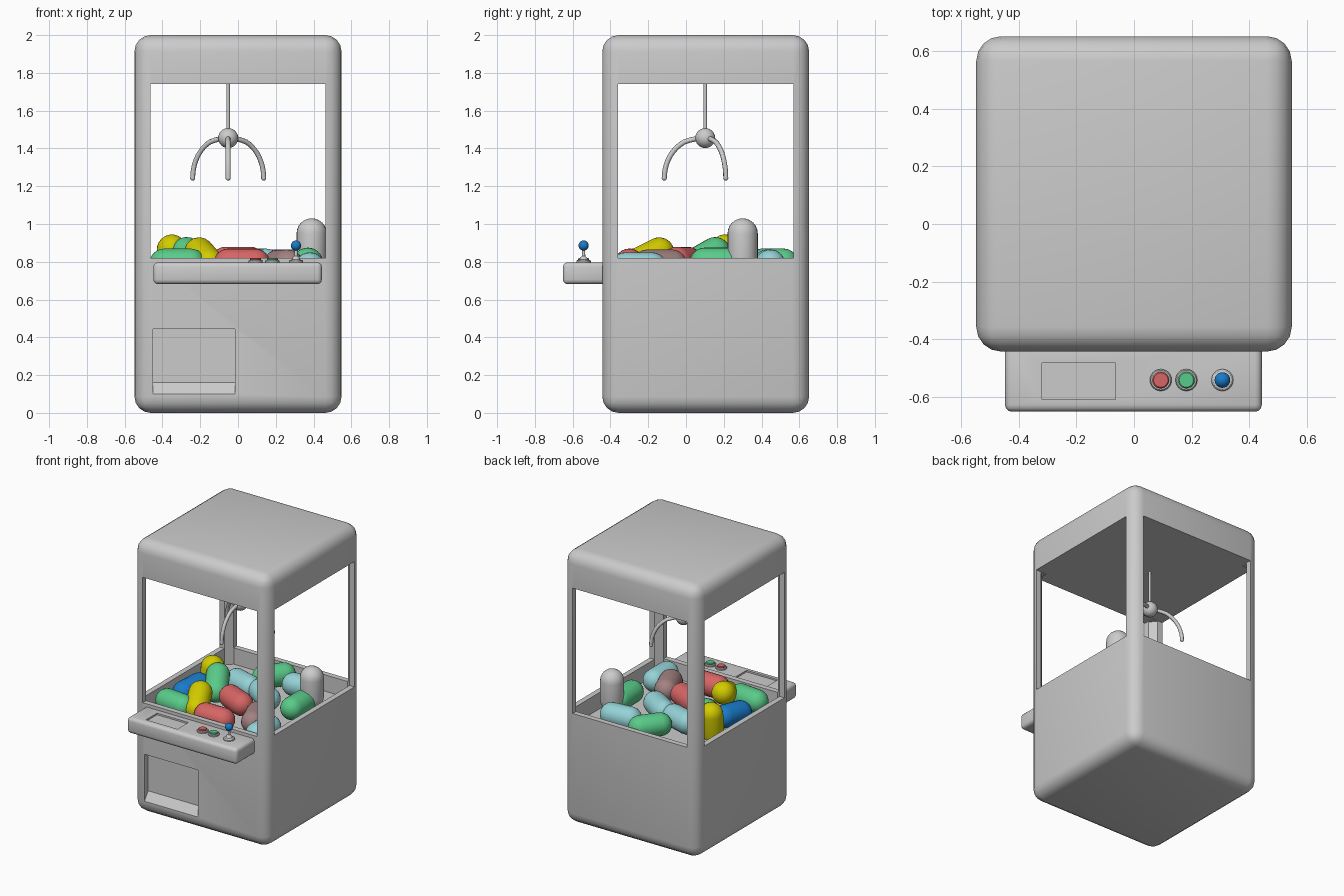
import bpy, bmesh
from math import sin, cos, pi, radians
from mathutils import Vector, Matrix

if "Cube" in bpy.data.objects:
    bpy.data.objects.remove(bpy.data.objects["Cube"])

PALETTE = {
    "yellow": (0.65, 0.60, 0.00, 1), "blue": (0.01, 0.20, 0.60, 1),
    "green": (0.10, 0.60, 0.25, 1), "red": (0.68, 0.13, 0.13, 1),
    "pale": (0.30, 0.65, 0.68, 1), "mauve": (0.37, 0.22, 0.22, 1)}
mats = {}


def finish(bm, name, color=None, smooth=True):
    bmesh.ops.recalc_face_normals(bm, faces=bm.faces)
    me = bpy.data.meshes.new(name)
    bm.to_mesh(me)
    bm.free()
    ob = bpy.data.objects.new(name, me)
    bpy.context.collection.objects.link(ob)
    if color:
        if color not in mats:
            mats[color] = bpy.data.materials.new(color)
            mats[color].diffuse_color = PALETTE[color]
        me.materials.append(mats[color])
    if smooth:
        shade(ob)
    return ob


def shade(ob):
    bpy.ops.object.select_all(action='DESELECT')
    ob.select_set(True)
    bpy.context.view_layer.objects.active = ob
    bpy.ops.object.shade_smooth_by_angle(angle=radians(35))


def box(name, lo, hi, bevel=0.0, segs=3, upright_only=False, smooth=True):
    lo, hi = Vector(lo), Vector(hi)
    bm = bmesh.new()
    bmesh.ops.create_cube(bm, size=1)
    for v in bm.verts:
        v.co = [(lo[i] + hi[i]) / 2 + v.co[i] * (hi[i] - lo[i]) for i in range(3)]
    if bevel:
        edges = [e for e in bm.edges if not upright_only or
                 abs(e.verts[0].co.z - e.verts[1].co.z) > 1e-4]
        bmesh.ops.bevel(bm, geom=edges, offset=bevel, segments=segs,
                        profile=0.5, affect='EDGES')
    return finish(bm, name, smooth=smooth)


def lathe(name, profile, loc, color=None, axis=(0, 0, 1), n=24):
    bm = bmesh.new()
    rings = [[bm.verts.new((r * cos(2 * pi * i / n), r * sin(2 * pi * i / n), z))
              for i in range(n)] for r, z in profile]
    for a, b in zip(rings, rings[1:]):
        for i in range(n):
            j = (i + 1) % n
            bm.faces.new((a[i], a[j], b[j], b[i]))
    bmesh.ops.remove_doubles(bm, verts=bm.verts, dist=1e-5)
    rot = Vector((0, 0, 1)).rotation_difference(Vector(axis)).to_matrix().to_4x4()
    bmesh.ops.transform(bm, matrix=Matrix.Translation(loc) @ rot, verts=bm.verts)
    return finish(bm, name, color)


def capsule(name, r, half, loc, color=None, axis=(0, 0, 1), n=24):
    steps = 6
    top = [(r * cos(pi / 2 * i / steps), half + r * sin(pi / 2 * i / steps))
           for i in range(steps)] + [(0, half + r)]
    bottom = [(a, -b) for a, b in reversed(top)]
    return lathe(name, bottom + top, loc, color, axis, n)


def cut(ob, cutters):
    for c in cutters:
        m = ob.modifiers.new("cut", 'BOOLEAN')
        m.operation, m.solver, m.object = 'DIFFERENCE', 'EXACT', c
        bpy.ops.object.select_all(action='DESELECT')
        bpy.context.view_layer.objects.active = ob
        ob.select_set(True)
        bpy.ops.object.modifier_apply(modifier=m.name)
        bpy.data.objects.remove(c)
    shade(ob)


def extrude_x(name, profile, x0, x1):
    bm = bmesh.new()
    a = [bm.verts.new((x0, y, z)) for y, z in profile]
    b = [bm.verts.new((x1, y, z)) for y, z in profile]
    bm.faces.new(a)
    bm.faces.new(b[::-1])
    for i in range(len(a)):
        j = (i + 1) % len(a)
        bm.faces.new((a[i], b[i], b[j], a[j]))
    return finish(bm, name, smooth=False)


# Cabinet: rounded box, hollow prize pit, four windows, delivery hatch
cabinet = box("cabinet", (-0.548, -0.443, 0), (0.548, 0.652, 2), 0.086, 4)
cut(cabinet, [
    box("pit_cutter", (-0.508, -0.403, 0.70), (0.508, 0.612, 1.735), 0.045, 1, True, False),
    box("front_back_window_cutter", (-0.464, -1, 0.82), (0.464, 1, 1.74), smooth=False),
    box("side_window_cutter", (-1, -0.359, 0.82), (1, 0.568, 1.74), smooth=False),
    extrude_x("hatch_cutter", [(-0.5, 0.10), (-0.443, 0.10), (-0.40, 0.16),
                               (-0.40, 0.445), (-0.5, 0.445)], -0.45, -0.015)])

# Control shelf with a shallow tray
shelf = box("control_shelf", (-0.448, -0.652, 0.682), (0.444, -0.41, 0.797), 0.024, 3)
cut(shelf, [box("tray_cutter", (-0.32, -0.61, 0.785), (-0.065, -0.483, 0.9), smooth=False)])

# Buttons and joystick
for x, col in ((0.093, "red"), (0.182, "green")):
    lathe(col + "_button_ring", [(0, 0.79), (0.038, 0.79), (0.038, 0.805), (0.034, 0.81),
                                 (0, 0.81)], (x, -0.542, 0))
    lathe(col + "_button", [(0, 0.80), (0.029, 0.80), (0.029, 0.815), (0.025, 0.82),
                            (0, 0.82)], (x, -0.542, 0), col)
J = (0.307, -0.542)
lathe("joystick_base", [(0, 0.79), (0.038, 0.79), (0.038, 0.803), (0.033, 0.809),
                        (0.022, 0.812), (0.018, 0.822), (0.009, 0.83), (0.007, 0.87),
                        (0, 0.87)], (*J, 0))
capsule("joystick_knob", 0.027, 0, (*J, 0.886), "blue")

# Claw: rod, hub, three curved fingers
C = Vector((-0.052, 0.102, 1.455))
lathe("claw_rod", [(0, 0), (0.009, 0), (0.009, 0.29), (0, 0.29)], C, n=12)
capsule("claw_hub", 0.053, 0, C)
R = 0.217
for k, deg in enumerate((-90, 30, 150)):
    d = Vector((cos(radians(deg)), sin(radians(deg)), 0))
    cu = bpy.data.curves.new("claw_finger_%d" % k, 'CURVE')
    cu.dimensions, cu.bevel_depth, cu.bevel_resolution = '3D', 0.0135, 2
    cu.use_fill_caps = True
    sp = cu.splines.new('POLY')
    sp.points.add(14)
    for i, p in enumerate(sp.points):
        a = pi / 2 * i / 14
        co = C + d * (R - 0.03) * sin(a) + Vector((0, 0, (R - 0.005) * (cos(a) - 1)))
        co += d * 0.03 * min(1, i / 4)
        p.co = (*co, 1)
    ob = bpy.data.objects.new(cu.name, cu)
    bpy.context.collection.objects.link(ob)
    capsule("claw_tip_%d" % k, 0.0135, 0, C + d * R - Vector((0, 0, R - 0.005)), n=12)

# Prize capsules: colour, centre, axis
prizes = [
    ("yellow", (-0.35, 0.20, 0.795), (0, 0.1, 1)),
    ("yellow", (-0.18, -0.20, 0.82), (0.35, -0.8, -0.4)),
    ("blue", (-0.37, -0.01, 0.785), (0.2, 1, 0.1)),
    ("green", (-0.24, 0.10, 0.82), (0.4, -0.7, -0.4)),
    ("green", (-0.32, -0.27, 0.79), (1, -0.1, 0)),
    ("red", (0.0, -0.02, 0.80), (0.9, -0.4, 0)),
    ("red", (0.02, -0.30, 0.79), (1, 0, 0)),
    ("mauve", (0.24, -0.14, 0.785), (-0.4, 1, 0)),
    ("pale", (0.38, -0.25, 0.77), (0, 1, 0)),
    ("green", (0.37, 0.17, 0.795), (0, 1, 0)),
    (None, (0.39, 0.30, 0.88), (0, 0, 1)),
    ("green", (-0.03, 0.46, 0.79), (0.6, 0.8, 0)),
    ("pale", (0.09, 0.18, 0.79), (0.8, -0.5, 0)),
    ("pale", (-0.13, 0.25, 0.785), (1, -0.3, 0)),
    ("pale", (0.22, 0.44, 0.785), (1, 0.1, 0)),
]
for i, (col, loc, axis) in enumerate(prizes):
    capsule("prize_capsule_%02d" % i, 0.08, 0.07, loc, col, axis)

for m in bpy.data.materials:
    if m.users and not m.is_grease_pencil:
        m.use_nodes = True
        m.node_tree.nodes["Principled BSDF"].inputs["Base Color"].default_value = m.diffuse_color
